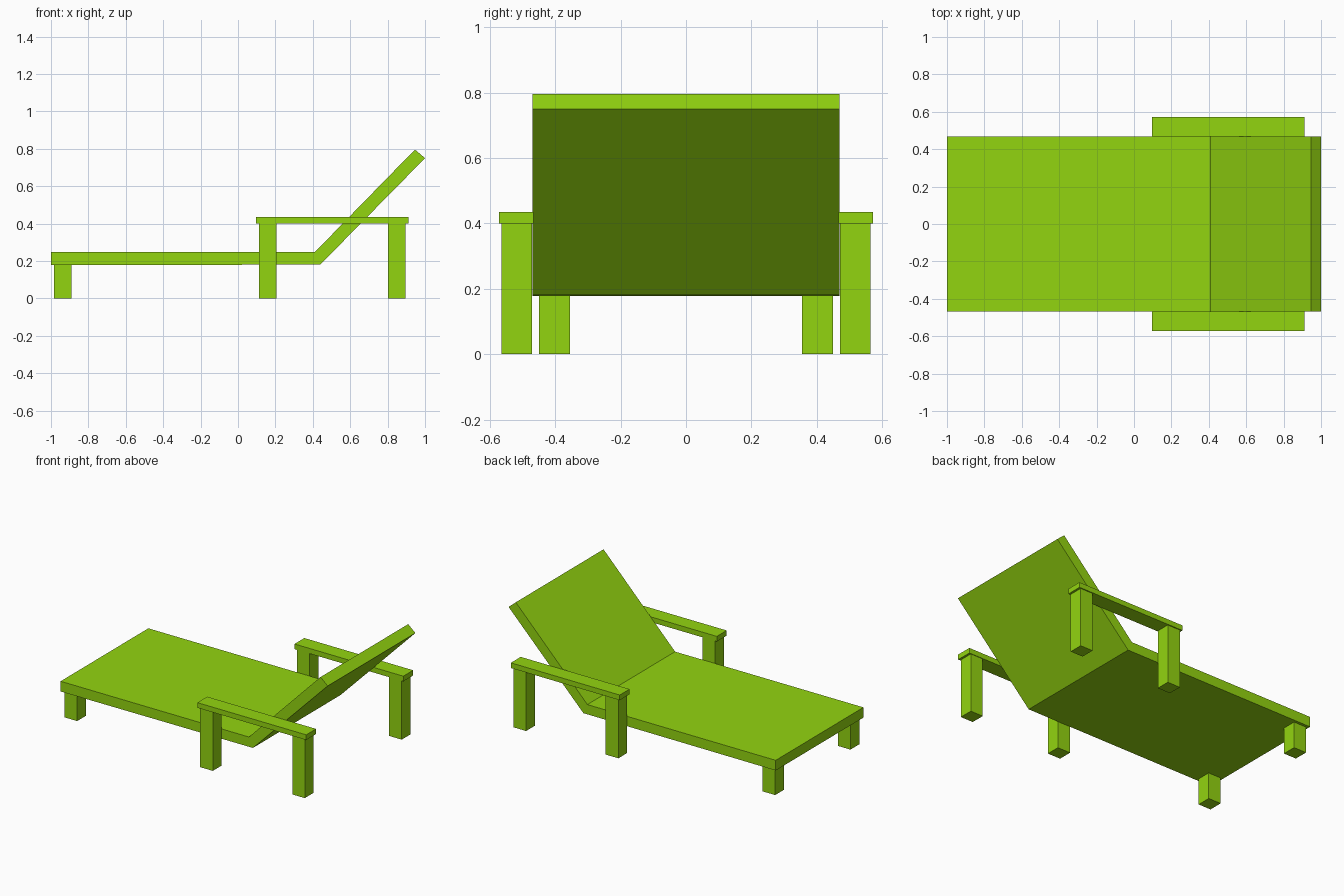
import bpy, bmesh

if "Cube" in bpy.data.objects:
    bpy.data.objects.remove(bpy.data.objects["Cube"])

lime = bpy.data.materials.new("lime green")
lime.diffuse_color = (0.29, 0.66, 0.005, 1)
lime.use_nodes = True
lime.node_tree.nodes["Principled BSDF"].inputs["Base Color"].default_value = lime.diffuse_color


def add_prism(name, profile, y0, y1):
    """Extrude an x-z outline from y0 to y1."""
    bm = bmesh.new()
    face = bm.faces.new([bm.verts.new((x, y0, z)) for x, z in profile])
    ext = bmesh.ops.extrude_face_region(bm, geom=[face])
    verts = [g for g in ext["geom"] if isinstance(g, bmesh.types.BMVert)]
    bmesh.ops.translate(bm, verts=verts, vec=(0, y1 - y0, 0))
    bmesh.ops.recalc_face_normals(bm, faces=bm.faces)
    mesh = bpy.data.meshes.new(name)
    bm.to_mesh(mesh)
    bm.free()
    mesh.materials.append(lime)
    obj = bpy.data.objects.new(name, mesh)
    bpy.context.collection.objects.link(obj)
    return obj


def add_box_pair(name, x, y, z):
    """Box on the +y side, mirrored to the -y side."""
    rect = [(x[0], z[0]), (x[1], z[0]), (x[1], z[1]), (x[0], z[1])]
    obj = add_prism(name, rect, *y)
    mirror = obj.modifiers.new("mirror", 'MIRROR')
    mirror.use_axis = (False, True, False)


# Bent lounger deck: flat seat and raised backrest
add_prism("seat_and_backrest",
          [(-1, 0.178), (0.44, 0.181), (1, 0.75), (0.946, 0.796),
           (0.41, 0.247), (-1, 0.247)], -0.469, 0.469)

# Short legs under the foot end
add_box_pair("foot_leg", (-0.983, -0.889), (0.355, 0.45), (0, 0.18))

# Armrests, each on two tall legs
add_box_pair("armrest", (0.096, 0.911), (0.467, 0.572), (0.4, 0.435))
add_box_pair("front_arm_leg", (0.111, 0.207), (0.471, 0.565), (0, 0.4))
add_box_pair("rear_arm_leg", (0.802, 0.896), (0.471, 0.565), (0, 0.4))
